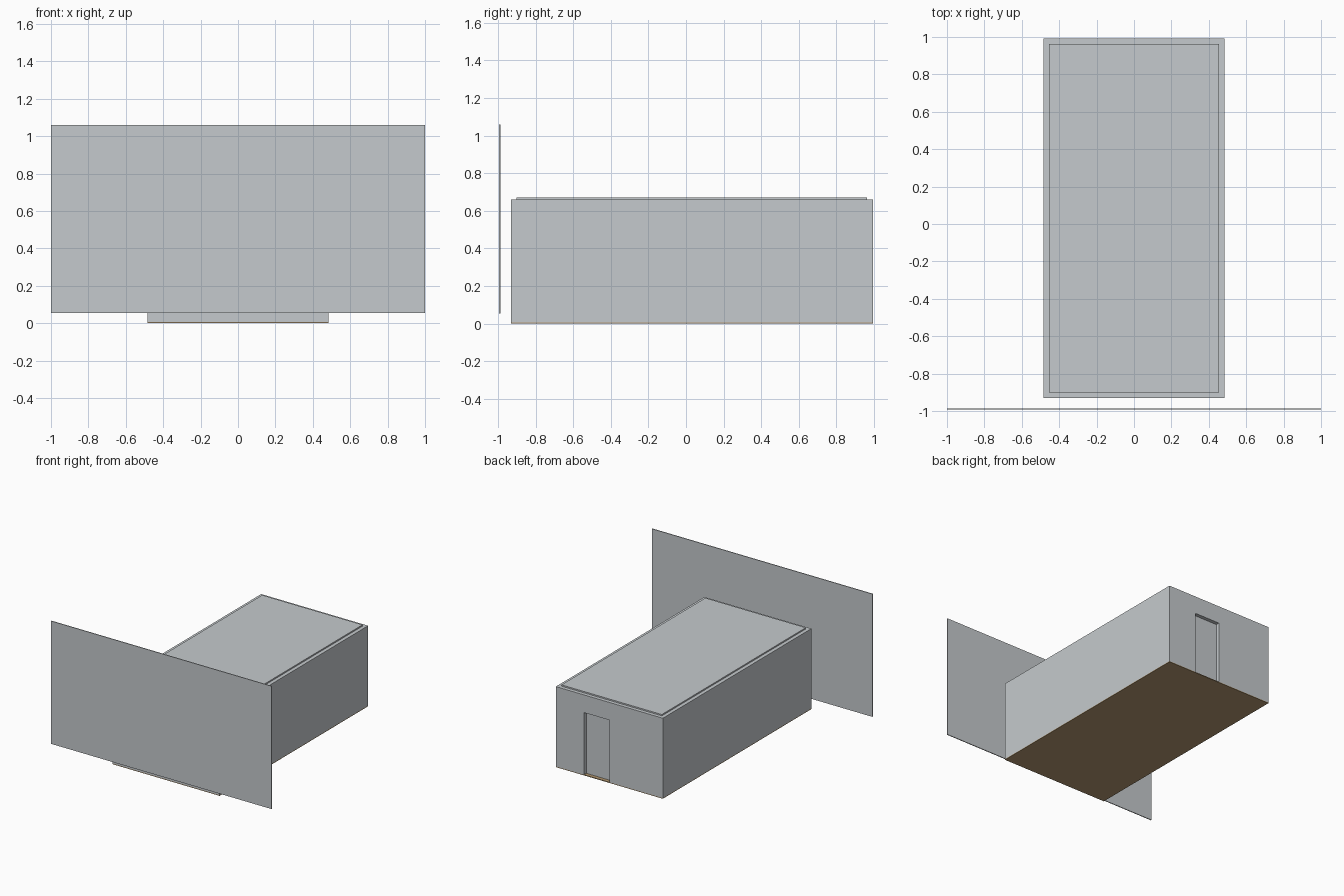
import bpy

if "Cube" in bpy.data.objects:
    bpy.data.objects.remove(bpy.data.objects["Cube"], do_unlink=True)


def material(name, rgb):
    mat = bpy.data.materials.new(name)
    mat.use_nodes = True
    mat.diffuse_color = (*rgb, 1)
    mat.node_tree.nodes["Principled BSDF"].inputs["Base Color"].default_value = (*rgb, 1)
    return mat


def box(name, x, y, z, mat=None):
    """Box spanning the given (low, high) ranges."""
    spans = (x, y, z)
    bpy.ops.mesh.primitive_cube_add(size=1, location=[(a + b) / 2 for a, b in spans])
    obj = bpy.context.object
    obj.name = obj.data.name = name
    obj.scale = [b - a for a, b in spans]
    bpy.ops.object.transform_apply(location=False, rotation=False, scale=True)
    if mat:
        obj.data.materials.append(mat)
    return obj


def cut(obj, cutter):
    """Subtract the cutter and discard it."""
    mod = obj.modifiers.new("cut", "BOOLEAN")
    mod.operation = "DIFFERENCE"
    mod.solver = "EXACT"
    mod.object = cutter
    bpy.context.view_layer.objects.active = obj
    bpy.ops.object.modifier_apply(modifier=mod.name)
    bpy.data.objects.remove(cutter, do_unlink=True)


grey = material("pale grey", (0.56, 0.59, 0.61))
brown = material("wood brown", (0.46, 0.32, 0.17))

HALF = 0.485
FRONT, BACK = -0.931, 0.993
WALL = 0.03
FLOOR, TOP = 0.006, 0.66
inner_x = (-HALF + WALL, HALF - WALL)
inner_y = (FRONT + WALL, BACK - WALL)
door_x = (0.0, 0.23)

# Floor slab under the whole room
box("floor", (-HALF, HALF), (FRONT, BACK), (0, FLOOR), brown)

# Hollow walls with a doorway at the back
walls = box("walls", (-HALF, HALF), (FRONT, BACK), (FLOOR, TOP), grey)
cut(walls, box("room_cutter", inner_x, inner_y, (-0.1, 0.8)))
cut(walls, box("door_cutter", door_x, (BACK - 2 * WALL, BACK + WALL), (-0.1, 0.515)))

# Door leaf closing the doorway from inside
box("door", (door_x[0] - 0.02, door_x[1] + 0.02),
    (inner_y[1] - 0.012, inner_y[1]), (FLOOR, 0.535), grey)

# Ceiling set between the walls, standing slightly proud
box("ceiling", inner_x, inner_y, (TOP - WALL, 0.671), grey)

# Freestanding flat screen in front of the room
box("screen", (-1, 1), (-0.993, -0.986), (0.053, 1.06), grey)
